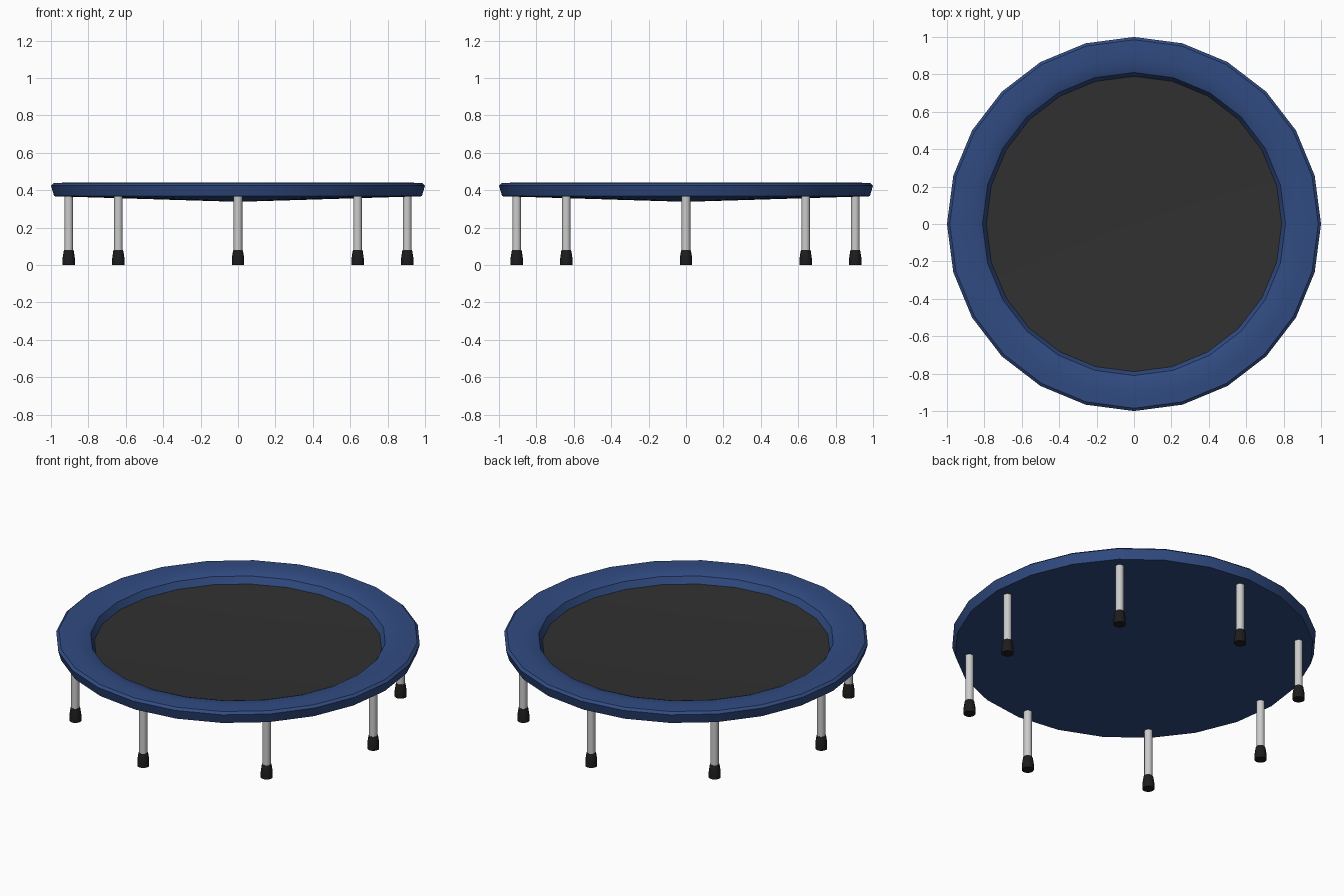
import bpy, bmesh, math

if "Cube" in bpy.data.objects:
    bpy.data.objects.remove(bpy.data.objects["Cube"])


def material(name, rgb):
    m = bpy.data.materials.new(name)
    m.diffuse_color = (*rgb, 1)
    m.use_nodes = True
    m.node_tree.nodes["Principled BSDF"].inputs["Base Color"].default_value = m.diffuse_color
    return m


blue = material("blue_pad", (0.03, 0.07, 0.22))
black = material("black_mat", (0.03, 0.03, 0.03))
rubber = material("black_rubber", (0.012, 0.012, 0.012))


def lathe(name, profile, sides, mat=None, loc=(0, 0, 0), angle=35):
    """Revolve (radius, z) points; radius 0 makes a single pole vertex."""
    bm = bmesh.new()
    rings = []
    for r, z in profile:
        n = sides if r > 0 else 1
        rings.append([bm.verts.new((r * math.cos(i * math.tau / sides),
                                    r * math.sin(i * math.tau / sides), z))
                      for i in range(n)])
    for a, b in zip(rings, rings[1:]):
        for i in range(sides):
            j = (i + 1) % sides
            quad = [a[i % len(a)], a[j % len(a)], b[j % len(b)], b[i % len(b)]]
            bm.faces.new(list(dict.fromkeys(quad)))
    bmesh.ops.recalc_face_normals(bm, faces=bm.faces)
    me = bpy.data.meshes.new(name)
    bm.to_mesh(me)
    bm.free()
    ob = bpy.data.objects.new(name, me)
    bpy.context.collection.objects.link(ob)
    ob.location = loc
    if mat:
        me.materials.append(mat)
    bpy.ops.object.select_all(action='DESELECT')
    ob.select_set(True)
    bpy.context.view_layer.objects.active = ob
    bpy.ops.object.shade_smooth_by_angle(angle=math.radians(angle))
    return ob


# Padded rim with its shallow conical underside
lathe("padded_rim", [(0, 0.338), (0.983, 0.368), (1.0, 0.425), (0.985, 0.438),
                     (0.9, 0.442), (0.84, 0.436), (0.81, 0.424), (0.79, 0.385),
                     (0.78, 0.366)], 24, blue)

# Sagging jumping mat, closed solid above the underside
lathe("jumping_mat", [(0, 0.35), (0.8, 0.385), (0.8, 0.368), (0, 0.343)], 24, black)

# Eight legs with rubber feet
for k in range(8):
    a = k * math.tau / 8
    pos = (0.905 * math.cos(a), 0.905 * math.sin(a), 0)
    lathe(f"leg_{k + 1}", [(0, 0.04), (0.023, 0.04), (0.023, 0.372), (0, 0.372)],
          16, None, pos)
    lathe(f"foot_{k + 1}", [(0, 0), (0.033, 0), (0.033, 0.035), (0.027, 0.075),
                            (0.025, 0.08), (0, 0.08)], 16, rubber, pos)
